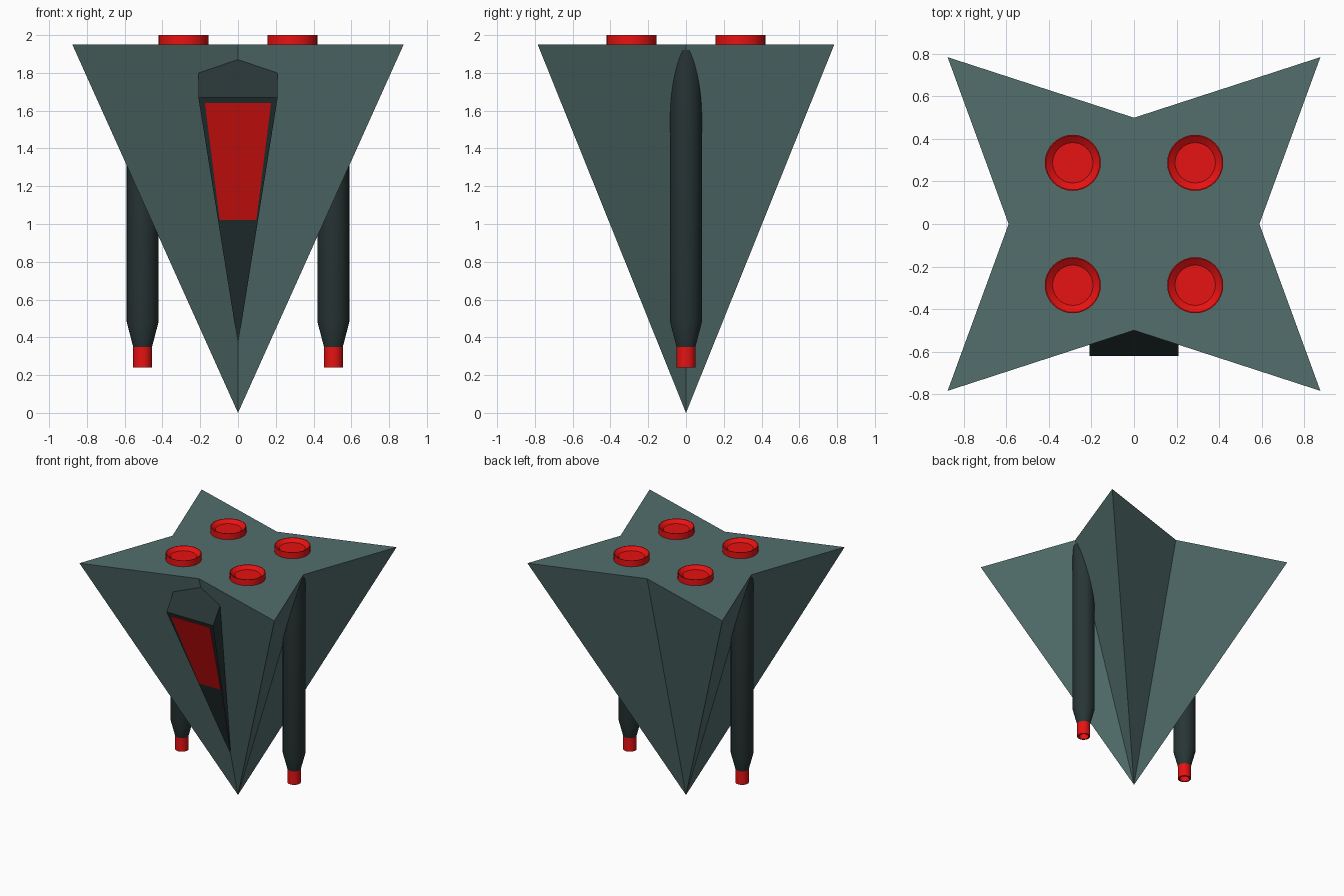
import bpy, bmesh, math
from mathutils import Vector

cube = bpy.data.objects.get("Cube")
if cube:
    bpy.data.objects.remove(cube, do_unlink=True)


def material(name, rgb):
    mat = bpy.data.materials.new(name)
    mat.use_nodes = True
    mat.diffuse_color = (*rgb, 1)
    mat.node_tree.nodes["Principled BSDF"].inputs["Base Color"].default_value = (*rgb, 1)
    return mat


HULL = material("slate green", (0.085, 0.158, 0.15))
DARK = material("dark slate", (0.021, 0.035, 0.035))
RED = material("signal red", (0.8, 0.006, 0.006))


def add_object(name, bm, mat, smooth=False):
    bmesh.ops.recalc_face_normals(bm, faces=bm.faces[:])
    mesh = bpy.data.meshes.new(name)
    bm.to_mesh(mesh)
    bm.free()
    mesh.materials.append(mat)
    obj = bpy.data.objects.new(name, mesh)
    bpy.context.collection.objects.link(obj)
    if smooth:
        bpy.ops.object.select_all(action="DESELECT")
        obj.select_set(True)
        bpy.context.view_layer.objects.active = obj
        bpy.ops.object.shade_smooth_by_angle(angle=math.radians(25))
    return obj


def from_faces(name, points, faces, mat):
    bm = bmesh.new()
    verts = [bm.verts.new(p) for p in points]
    for face in faces:
        bm.faces.new([verts[i] for i in face])
    return add_object(name, bm, mat)


def lathe(name, profile, x, y, mat, segments=32):
    """Spin (radius, z) points about a vertical axis; both ends are capped."""
    bm = bmesh.new()
    rings = []
    for r, z in profile:
        angles = [math.tau * i / segments for i in range(segments)]
        rings.append([bm.verts.new((x + r * math.cos(a), y + r * math.sin(a), z))
                      for a in angles])
    for low, high in zip(rings, rings[1:]):
        for i in range(segments):
            j = (i + 1) % segments
            bm.faces.new((low[i], low[j], high[j], high[i]))
    bm.faces.new(rings[0])
    bm.faces.new(rings[-1])
    return add_object(name, bm, mat, smooth=True)


# Hull: four-pointed star deck tapering to a single point below
DECK = 1.95
star = [(0.59, 0), (0.877, 0.785), (0, 0.5), (-0.877, 0.785),
        (-0.59, 0), (-0.877, -0.785), (0, -0.5), (0.877, -0.785)]
from_faces("hull", [(x, y, DECK) for x, y in star] + [(0, 0, 0)],
           [tuple(range(8))] + [(i, (i + 1) % 8, 8) for i in range(8)], HULL)

# Cockpit: wedge sunk into the front valley
tip = Vector((0, -0.092, 0.36))
brow = Vector((0.21, -0.62, 1.67))
crown = Vector((0.21, -0.445, 1.92))
flip = Vector((-1, 1, 1))
from_faces("cockpit", [tip, brow, brow * flip, crown, crown * flip],
           [(0, 1, 2), (1, 3, 4, 2), (0, 3, 1), (0, 2, 4), (0, 4, 3)], DARK)


# Windscreen: thin plate lying on the sloping cockpit face
def on_face(x, z, lift):
    t = (z - tip.z) / (brow.z - tip.z)
    return (x, tip.y + t * (brow.y - tip.y) - lift, z)


outline = [(-0.097, 1.02), (0.097, 1.02), (0.175, 1.64), (-0.175, 1.64)]
from_faces("windscreen",
           [on_face(x, z, lift) for lift in (0.004, -0.002) for x, z in outline],
           [(0, 1, 2, 3), (4, 5, 6, 7)]
           + [(i, (i + 1) % 4, (i + 1) % 4 + 4, i + 4) for i in range(4)], RED)

# Engine cups on the deck
for sx, side in ((1, "left"), (-1, "right")):
    for sy, end in ((1, "back"), (-1, "front")):
        lathe(f"engine_{end}_{side}",
              [(0.132, DECK - 0.02), (0.132, 2), (0.127, 2), (0.095, 1.975)],
              sx * 0.288, sy * 0.288, RED)

    # Side cannon with a hollow muzzle
    x = sx * 0.505
    lathe(f"cannon_{side}", [(0.05, 0.35), (0.084, 0.48), (0.084, 1.92)], x, 0, DARK)
    lathe(f"muzzle_{side}",
          [(0.035, 0.3), (0.038, 0.24), (0.05, 0.24), (0.05, 0.36)], x, 0, RED)
